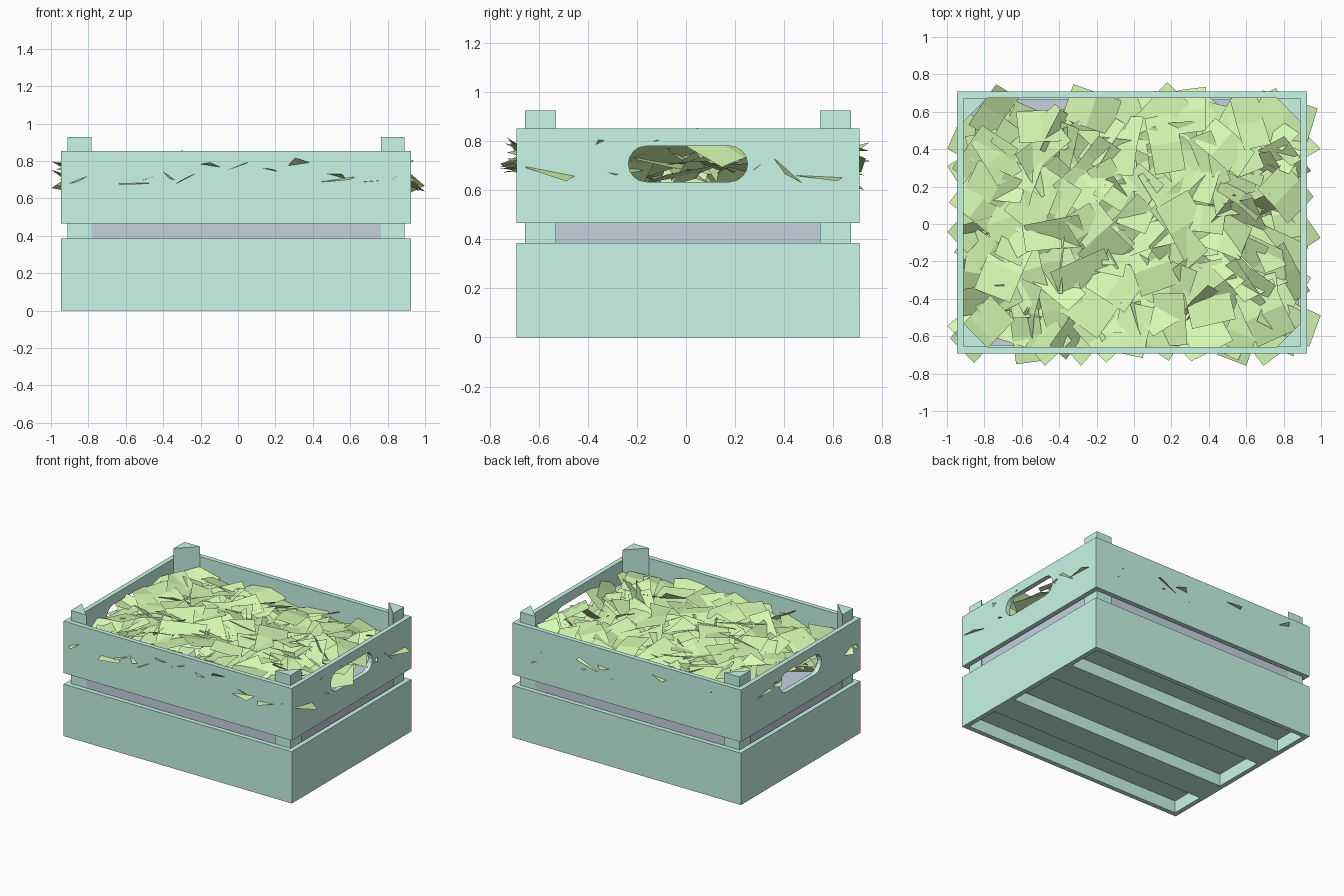
import bpy, bmesh, math, random
from mathutils import Vector, Euler

if "Cube" in bpy.data.objects:
    bpy.data.objects.remove(bpy.data.objects["Cube"])

random.seed(11)
CX, CY = -0.01, 0.008           # crate centre
HX, HY, T = 0.936, 0.700, 0.035  # outer half sizes and board thickness


def material(name, rgb):
    m = bpy.data.materials.new(name)
    m.diffuse_color = (*rgb, 1)
    m.use_nodes = True
    m.node_tree.nodes["Principled BSDF"].inputs["Base Color"].default_value = m.diffuse_color
    return m


WOOD = material("painted_wood", (0.58, 0.92, 0.80))
LINER = material("liner_grey", (0.56, 0.64, 0.74))
LEAF = material("leaf_green", (0.67, 0.96, 0.45))


def finish(name, bm, mat):
    me = bpy.data.meshes.new(name)
    bm.to_mesh(me)
    bm.free()
    ob = bpy.data.objects.new(name, me)
    bpy.context.collection.objects.link(ob)
    me.materials.append(mat)
    return ob


def prism(name, outline, z0, z1, mat):
    """Extrude a closed xy outline from z0 to z1."""
    bm = bmesh.new()
    f = bm.faces.new([bm.verts.new((x, y, z0)) for x, y in outline])
    r = bmesh.ops.extrude_face_region(bm, geom=[f])
    bmesh.ops.translate(bm, vec=(0, 0, z1 - z0),
                        verts=[g for g in r["geom"] if isinstance(g, bmesh.types.BMVert)])
    bmesh.ops.recalc_face_normals(bm, faces=bm.faces)
    return finish(name, bm, mat)


def rect(hx, hy):
    return [(CX + sx * hx, CY + sy * hy) for sx, sy in ((-1, -1), (1, -1), (1, 1), (-1, 1))]


def band(name, z0, z1):
    """Closed rectangular ring of boards."""
    bm = bmesh.new()
    rings = [[bm.verts.new((x, y, z)) for x, y in rect(hx, hy)]
             for hx, hy, z in ((HX, HY, z0), (HX, HY, z1), (HX - T, HY - T, z1), (HX - T, HY - T, z0))]
    for i in range(4):
        a, b = rings[i], rings[(i + 1) % 4]
        for k in range(4):
            n = (k + 1) % 4
            bm.faces.new((a[k], a[n], b[n], b[k]))
    bmesh.ops.recalc_face_normals(bm, faces=bm.faces)
    return finish(name, bm, WOOD)


# Side boards
band("lower_boards", 0, 0.385)
upper = band("upper_boards", 0.467, 0.852)

# Handle holes cut through both ends with one long stadium-shaped cutter
bm = bmesh.new()
r, half, zc = 0.073, 0.17, 0.708
pts = []
for side, start in ((1, -90), (-1, 90)):
    for i in range(9):
        a = math.radians(start + i * 22.5)
        pts.append((-1.2, CY + side * half + r * math.cos(a), zc + r * math.sin(a)))
f = bm.faces.new([bm.verts.new(p) for p in pts])
ext = bmesh.ops.extrude_face_region(bm, geom=[f])
bmesh.ops.translate(bm, vec=(2.4, 0, 0),
                    verts=[g for g in ext["geom"] if isinstance(g, bmesh.types.BMVert)])
bmesh.ops.recalc_face_normals(bm, faces=bm.faces)
cutter = finish("handle_cutter", bm, WOOD)
mod = upper.modifiers.new("handle_holes", "BOOLEAN")
mod.operation, mod.solver, mod.object = "DIFFERENCE", "EXACT", cutter
bpy.context.view_layer.objects.active = upper
bpy.ops.object.modifier_apply(modifier=mod.name)
bpy.data.objects.remove(cutter)

# Triangular corner posts
ix, iy, leg = HX - T, HY - T, 0.127
for sx, nx in ((-1, "left"), (1, "right")):
    for sy, ny in ((-1, "front"), (1, "back")):
        x, y = CX + sx * ix, CY + sy * iy
        prism(f"{ny}_{nx}_post", [(x, y), (x - sx * leg, y), (x, y - sy * leg)], 0.09, 0.927, WOOD)

# Floor board and the runners below it
prism("floor_board", rect(ix, iy), 0.09, 0.12, WOOD)
for i, yc in enumerate((-0.3, 0.3)):
    prism(f"runner_{i + 1}", [(x, CY + yc + (0.105 if y > CY else -0.105)) for x, y in rect(ix, iy)],
          0, 0.09, WOOD)

# Grey filling block, its corners cut off along the posts
lx, ly, c = ix - 0.008, iy - 0.008, leg - 0.02
octagon = [(-lx + c, -ly), (lx - c, -ly), (lx, -ly + c), (lx, ly - c),
           (lx - c, ly), (-lx + c, ly), (-lx, ly - c), (-lx, -ly + c)]
prism("filling_block", [(CX + x, CY + y) for x, y in octagon], 0.12, 0.62, LINER)

# Heap of loose leaves: creased rectangles, tilted at random, on a jittered grid
bm = bmesh.new()
LIMIT = (0.998, 0.758)
NX, NY = 16, 12
for i in range(NX):
    for j in range(NY):
        u = (i + random.random()) / NX * 2 - 1
        v = (j + random.random()) / NY * 2 - 1
        l, w = random.uniform(0.12, 0.17), random.uniform(0.07, 0.12)
        crease = random.uniform(-0.01, 0.03)
        flip = math.pi if random.random() < 0.3 else 0
        rot = Euler((random.gauss(0, 0.3) + flip, random.gauss(0, 0.3), random.uniform(0, 6.28)))
        dome = 0.03 * (1 - max(abs(u), abs(v)) ** 2)
        at = Vector((u * 0.86, v * 0.62, 0.715 + dome + random.uniform(-0.05, 0.05)))
        co = [rot.to_matrix() @ Vector((x * l, y * w, 0 if x else crease)) + at
              for y in (-1, 1) for x in (-1, 0, 1)]
        # slide any leaf that sticks out too far back into the heap
        for k in (0, 1):
            over = max(max(p[k] for p in co) - LIMIT[k], 0) + min(min(p[k] for p in co) + LIMIT[k], 0)
            for p in co:
                p[k] -= over
        high = max(max(p.z for p in co) - random.uniform(0.79, 0.86), 0)
        vs = [bm.verts.new((p.x, p.y, p.z - high)) for p in co]
        bm.faces.new((vs[0], vs[1], vs[4], vs[3]))
        bm.faces.new((vs[1], vs[2], vs[5], vs[4]))
finish("leaves", bm, LEAF)
